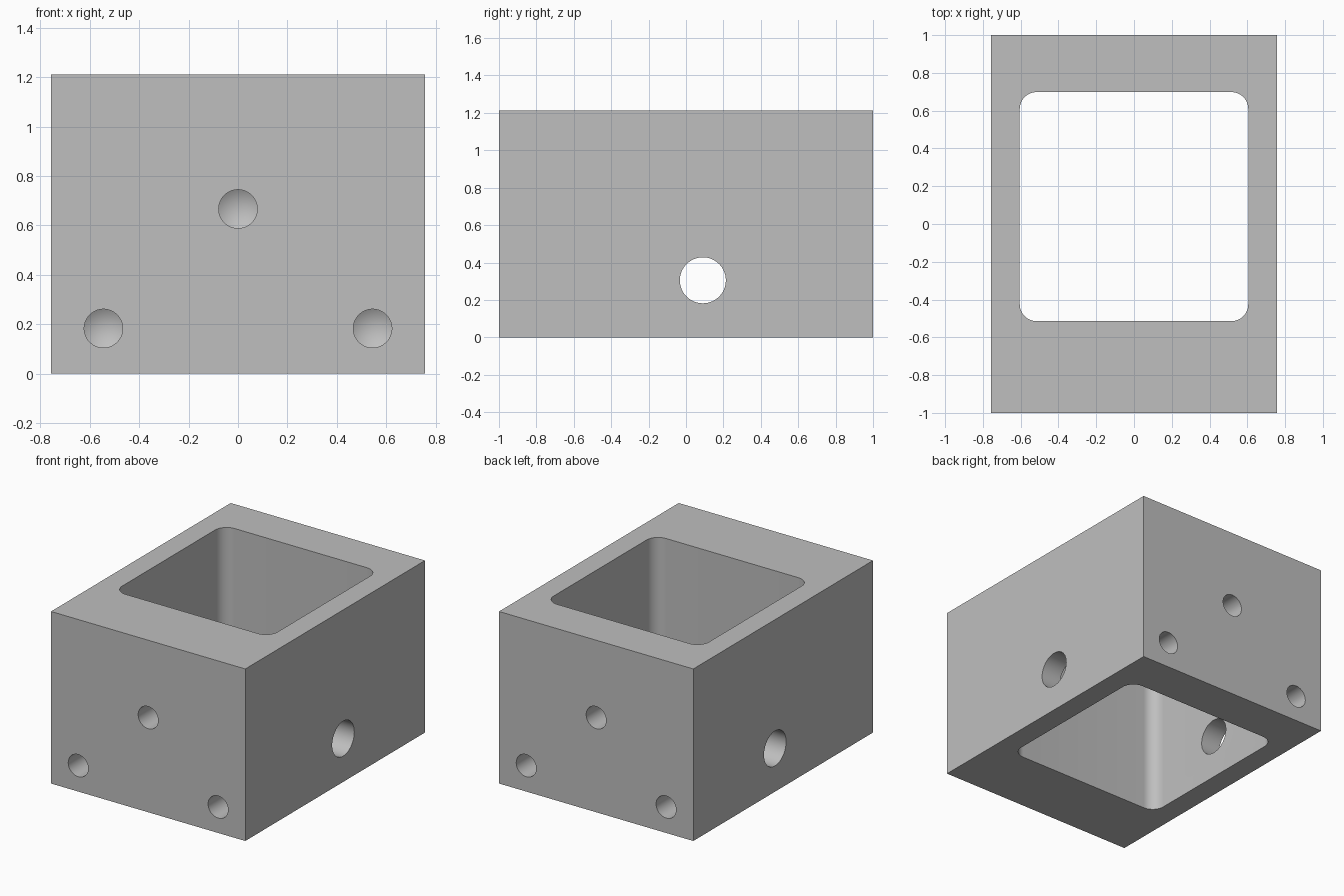
import bpy, bmesh, math
from mathutils import Matrix, Vector

cube = bpy.data.objects.get("Cube")
if cube:
    bpy.data.objects.remove(cube, do_unlink=True)

# Single machined-metal colour
grey = bpy.data.materials.new("plain_grey")
grey.use_nodes = True
colour = (0.52, 0.52, 0.52, 1)
grey.diffuse_color = colour
grey.node_tree.nodes["Principled BSDF"].inputs["Base Color"].default_value = colour

W, L, H = 1.514, 2.0, 1.212


def to_object(bm, name):
    bmesh.ops.recalc_face_normals(bm, faces=bm.faces)
    mesh = bpy.data.meshes.new(name)
    bm.to_mesh(mesh)
    bm.free()
    mesh.materials.append(grey)
    obj = bpy.data.objects.new(name, mesh)
    bpy.context.collection.objects.link(obj)
    return obj


def box(name, size, centre, corner=0):
    """Box, optionally with rounded vertical edges."""
    bm = bmesh.new()
    bmesh.ops.create_cube(bm, size=1)
    bmesh.ops.scale(bm, vec=size, verts=bm.verts)
    bmesh.ops.translate(bm, vec=centre, verts=bm.verts)
    if corner:
        upright = [e for e in bm.edges
                   if abs(e.verts[0].co.z - e.verts[1].co.z) > 0.01]
        bmesh.ops.bevel(bm, geom=upright, offset=corner, segments=12,
                        profile=0.5, affect='EDGES')
    return to_object(bm, name)


def drill(name, start, direction, radius, depth, tip=0):
    """Round drill bit entering at start, with an optional conical tip."""
    direction = Vector(direction)
    clear = 0.05
    bm = bmesh.new()
    bmesh.ops.create_cone(bm, cap_ends=True, segments=64, radius1=radius,
                          radius2=radius, depth=depth + clear)
    bmesh.ops.translate(bm, vec=(0, 0, (depth - clear) / 2), verts=bm.verts)
    if tip:
        end = max(bm.faces, key=lambda f: f.calc_center_median().z)
        fan = bmesh.ops.poke(bm, faces=[end])
        fan["verts"][0].co.z += tip
    turn = direction.to_track_quat('Z', 'Y').to_matrix().to_4x4()
    bm.transform(Matrix.Translation(start) @ turn)
    return to_object(bm, name)


# Outer block
block = box("housing_block", (W, L, H), (0, 0, H / 2))

# Cavity through the full height, and the cross bore through both side walls
cutters = [
    box("cavity_cutter", (1.21, 1.213, H + 0.2), (0, 0.092, H / 2), 0.09),
    drill("cross_bore_cutter", (-W / 2, 0.09, 0.305), (1, 0, 0), 0.123, W + 0.05),
]

# Three blind mounting holes in each end
for side in (-1, 1):
    for x, z in ((0, 0.667), (-0.545, 0.183), (0.545, 0.183)):
        cutters.append(drill("mounting_hole_cutter", (x, side * L / 2, z),
                             (0, -side, 0), 0.078, 0.2, 0.047))

bpy.ops.object.select_all(action='DESELECT')
bpy.context.view_layer.objects.active = block
block.select_set(True)
for cutter in cutters:
    cut = block.modifiers.new("cut", 'BOOLEAN')
    cut.operation = 'DIFFERENCE'
    cut.solver = 'EXACT'
    cut.object = cutter
    bpy.ops.object.modifier_apply(modifier=cut.name)
    bpy.data.objects.remove(cutter, do_unlink=True)

bpy.ops.object.shade_smooth_by_angle(angle=math.radians(30))
